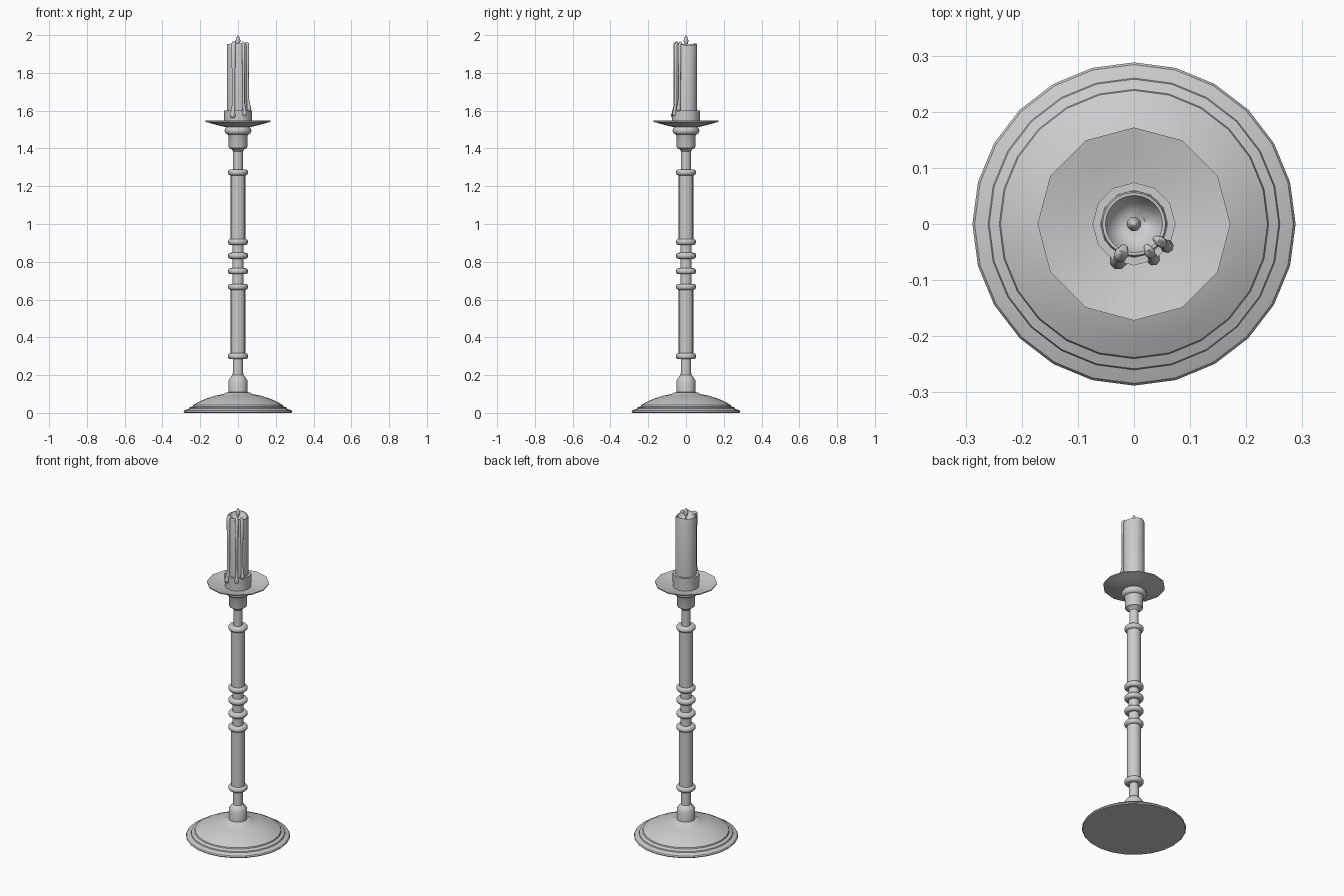
import bpy, bmesh
from math import sin, cos, pi, radians

cube = bpy.data.objects.get("Cube")
if cube:
    bpy.data.objects.remove(cube)

grey = bpy.data.materials.new("light grey")
grey.use_nodes = True
COLOUR = (0.6, 0.6, 0.6, 1)
grey.diffuse_color = COLOUR
grey.node_tree.nodes["Principled BSDF"].inputs["Base Color"].default_value = COLOUR


def shade(obj, angle=35):
    bpy.ops.object.select_all(action='DESELECT')
    obj.select_set(True)
    bpy.context.view_layer.objects.active = obj
    bpy.ops.object.shade_smooth_by_angle(angle=radians(angle))


def lathe(name, profile, sides, lift=None, angle=35):
    """Revolve (radius, z) points about z; radius 0 closes the end."""
    bm = bmesh.new()
    rings = []
    for r, z in profile:
        if r == 0:
            rings.append([bm.verts.new((0, 0, z))] * sides)
            continue
        ring = []
        for i in range(sides):
            a = 2 * pi * i / sides
            dz = lift(a, z) if lift else 0
            ring.append(bm.verts.new((r * cos(a), r * sin(a), z + dz)))
        rings.append(ring)
    for low, high in zip(rings, rings[1:]):
        for i in range(sides):
            j = (i + 1) % sides
            quad = dict.fromkeys((low[i], low[j], high[j], high[i]))
            bm.faces.new(list(quad))
    bmesh.ops.recalc_face_normals(bm, faces=bm.faces)
    mesh = bpy.data.meshes.new(name)
    bm.to_mesh(mesh)
    bm.free()
    obj = bpy.data.objects.new(name, mesh)
    bpy.context.collection.objects.link(obj)
    mesh.materials.append(grey)
    shade(obj, angle)
    return obj


# Domed foot with stepped rim
lathe("base", [(0, 0), (0.283, 0), (0.288, 0.006), (0.284, 0.013), (0.274, 0.017),
               (0.26, 0.022), (0.258, 0.028), (0.25, 0.031), (0.24, 0.035),
               (0.238, 0.042), (0.205, 0.06), (0.165, 0.077), (0.12, 0.091),
               (0.075, 0.1), (0.066, 0.107), (0.05, 0.11), (0, 0.11)], 24)

# Turned stem, thick shafts between thin necks
lathe("stem", [(0, 0.105), (0.05, 0.105), (0.05, 0.172), (0.044, 0.183), (0.028, 0.2),
               (0.026, 0.3), (0.039, 0.3), (0.039, 0.667), (0.03, 0.667),
               (0.03, 0.905), (0.039, 0.905), (0.039, 1.273), (0.026, 1.273),
               (0.026, 1.385), (0.034, 1.395), (0.048, 1.403), (0.05, 1.41),
               (0.05, 1.465), (0.058, 1.48), (0, 1.48)], 16)

# Rounded collar rings on the stem
for i, z in enumerate((0.3, 0.667, 0.75, 0.832, 0.905, 1.273)):
    lathe(f"collar_{i + 1}", [(0.025, z - 0.016)] + [
        (0.04 + 0.014 * cos(t * pi / 6), z + 0.016 * sin(t * pi / 6))
        for t in range(-3, 4)] + [(0.025, z + 0.016)], 16, angle=50)
lathe("dish_collar", [(0, 1.474), (0.055, 1.474), (0.066, 1.48), (0.071, 1.493),
                      (0.068, 1.505), (0.06, 1.515), (0, 1.515)], 16, angle=50)

# Twelve-sided drip dish and candle cup
lathe("drip_dish", [(0, 1.51), (0.066, 1.513), (0.12, 1.526), (0.172, 1.541),
                    (0.172, 1.547), (0.12, 1.535), (0.07, 1.524), (0, 1.522)], 12)
lathe("candle_cup", [(0.073, 1.52), (0.074, 1.602), (0.06, 1.602), (0.06, 1.54)], 12)


# Candle with a hollow, sagging melted top
def sag(a, z):
    if z < 1.9:
        return 0
    return -0.012 * max(0, cos(a - 0.3)) ** 2 - 0.005 * max(0, cos(a - pi)) ** 2


lathe("candle", [(0, 1.53), (0.059, 1.53), (0.059, 1.6), (0.059, 1.948), (0.056, 1.957),
                 (0.051, 1.957), (0.046, 1.947), (0.036, 1.931),
                 (0.02, 1.922), (0, 1.92)], 24, sag, 50)

# Pointed flame on a short wick
lathe("flame", [(0, 1.915), (0.004, 1.915), (0.004, 1.945), (0.01, 1.955), (0.013, 1.967),
                (0.011, 1.979), (0.006, 1.991), (0, 2.0)], 12, angle=60)


# Wax runs spilling over the rim and ending in a bead
def wax_run(name, degrees, end, width):
    a = radians(degrees)
    path = [(0.046, 1.945, 0.6), (0.054, 1.957, 1), (0.061, 1.95, 1), (0.061, 1.8, 0.8),
            (0.062, end + 0.07, 0.75), (0.068, end + 0.035, 0.9),
            (0.071, end + 0.015, 1.35), (0.071, end + 0.004, 1.0), (0.071, end, 0.1)]
    curve = bpy.data.curves.new(name, 'CURVE')
    curve.dimensions = '3D'
    curve.bevel_depth = width
    curve.bevel_resolution = 2
    curve.use_fill_caps = True
    line = curve.splines.new('POLY')
    line.points.add(len(path) - 1)
    for p, (r, z, s) in zip(line.points, path):
        p.co = (r * cos(a), r * sin(a), z, 1)
        p.radius = s
    curve.materials.append(grey)
    obj = bpy.data.objects.new(name, curve)
    bpy.context.collection.objects.link(obj)
    bpy.ops.object.select_all(action='DESELECT')
    obj.select_set(True)
    bpy.context.view_layer.objects.active = obj
    bpy.ops.object.convert(target='MESH')
    shade(bpy.context.object, 60)


for i, run in enumerate([(247, 1.56, 0.012), (299, 1.57, 0.009), (326, 1.595, 0.009)]):
    wax_run(f"wax_run_{i + 1}", *run)
